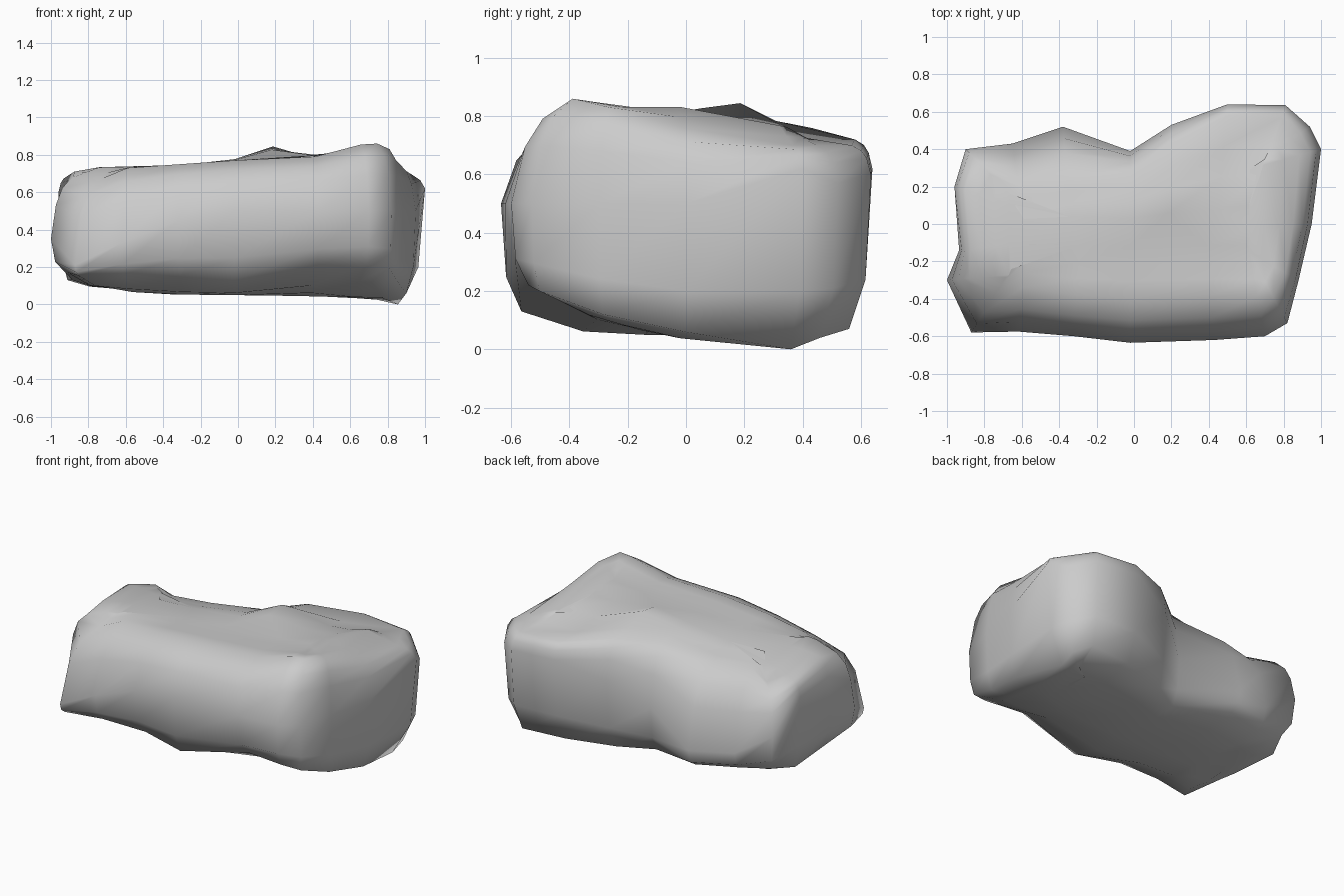
import bpy, bmesh, math
from mathutils import Vector

if "Cube" in bpy.data.objects:
    bpy.data.objects.remove(bpy.data.objects["Cube"])

# Rock outline, counter-clockwise from front left:
# x, y, height of widest point, top inset, top z, bottom inset, bottom z
COLUMNS = [
    (-.87, -.58, .21, .25, .67, .03, .155),
    (-.62, -.575, .33, .24, .73, .06, .16),
    (-.32, -.60, .45, .22, .75, .10, .15),
    (-.02, -.635, .50, .24, .77, .07, .13),
    (.43, -.62, .50, .24, .79, .14, .20),
    (.70, -.60, .50, .22, .855, .06, .22),
    (.82, -.53, .50, .16, .86, .03, .20),
    (.88, -.30, .50, .08, .83, .03, .12),
    (.95, 0, .50, .10, .76, .05, .06),
    (1.0, .40, .62, .12, .70, .15, 0),
    (.94, .52, .57, .12, .70, .10, .04),
    (.81, .635, .60, .07, .70, .08, .07),
    (.50, .64, .62, .06, .72, .11, .07),
    (.20, .53, .52, .10, .76, .10, .06),
    (-.02, .39, .35, .12, .73, .06, .06),
    (-.38, .52, .22, .28, .69, .08, .10),
    (-.65, .43, .24, .24, .69, .07, .12),
    (-.90, .40, .40, .12, .66, .08, .16),
    (-.96, .20, .60, .06, .69, .05, .13),
    (-.935, -.14, .45, .06, .71, .05, .13),
    (-1.0, -.30, .35, .12, .68, .09, .17),
]


def lerp_table(x, table):
    for (x0, a), (x1, b) in zip(table, table[1:]):
        if x <= x1:
            t = max(0, (x - x0) / (x1 - x0))
            return a + (b - a) * t
    return table[-1][1]


def top_height(x, y):
    ridge = lerp_table(x, [(-.7, .735), (-.3, .745), (.2, .79), (.5, .80), (.7, .835)])
    return ridge - .2 * max(0, y) + .1 * math.exp(-((x - .2) ** 2 + (y - .22) ** 2) / .04)


def bottom_height(x, y):
    base = lerp_table(x, [(-.7, .09), (-.5, .055), (.4, .045), (.7, .03)])
    return base + .22 * max(0, -y) * max(0, min(1, x * 1.5))


def ring_points(col):
    """One vertical strip of the rock, from the underside middle to the top middle."""
    x, y, zm, ti, zt, bi, zb = col
    rim = Vector((x, y))
    # the ends lean straight inwards, the long sides lean towards the middle line
    follow = .1 + .7 * max(0, abs(x) - .8) / .2
    spine = Vector((max(-.65, min(.6, x * .9)), -.03 + follow * y))
    inward = (spine - rim).normalized()
    top, bottom = rim + inward * ti, rim + inward * bi
    pts = []
    for f in (.9, .45):
        p = bottom.lerp(spine, f)
        pts.append((p.x, p.y, zb + (bottom_height(*p) - zb) * min(1, f * 1.9)))
    pts.append((*bottom, zb))
    low = rim + inward * bi * .25
    pts.append((*low, zb + (zm - zb) * .32))
    pts.append((x, y, zm))
    for f, g in ((.22, .55), (.5, .82)):
        p = rim + inward * ti * f
        pts.append((*p, zm + (zt - zm) * g))
    pts.append((*top, zt))
    for f in (.3, .6, .92):
        p = top.lerp(spine, f)
        pts.append((p.x, p.y, zt + (top_height(*p) - zt) * min(1, f * 1.6)))
    return pts


# Skin the strips into one closed boulder
bm = bmesh.new()
strips = [[bm.verts.new(p) for p in ring_points(c)] for c in COLUMNS]
for a, b in zip(strips, strips[1:] + strips[:1]):
    for i in range(len(a) - 1):
        bm.faces.new((a[i], b[i], b[i + 1], a[i + 1]))
caps = [bm.faces.new([s[0] for s in reversed(strips)]), bm.faces.new([s[-1] for s in strips])]
bmesh.ops.triangulate(bm, faces=caps)
bmesh.ops.recalc_face_normals(bm, faces=bm.faces)

mesh = bpy.data.meshes.new("boulder")
bm.to_mesh(mesh)
bm.free()
boulder = bpy.data.objects.new("boulder", mesh)
bpy.context.collection.objects.link(boulder)
bpy.context.view_layer.objects.active = boulder
boulder.select_set(True)
bpy.ops.object.shade_smooth_by_angle(angle=math.radians(75))
